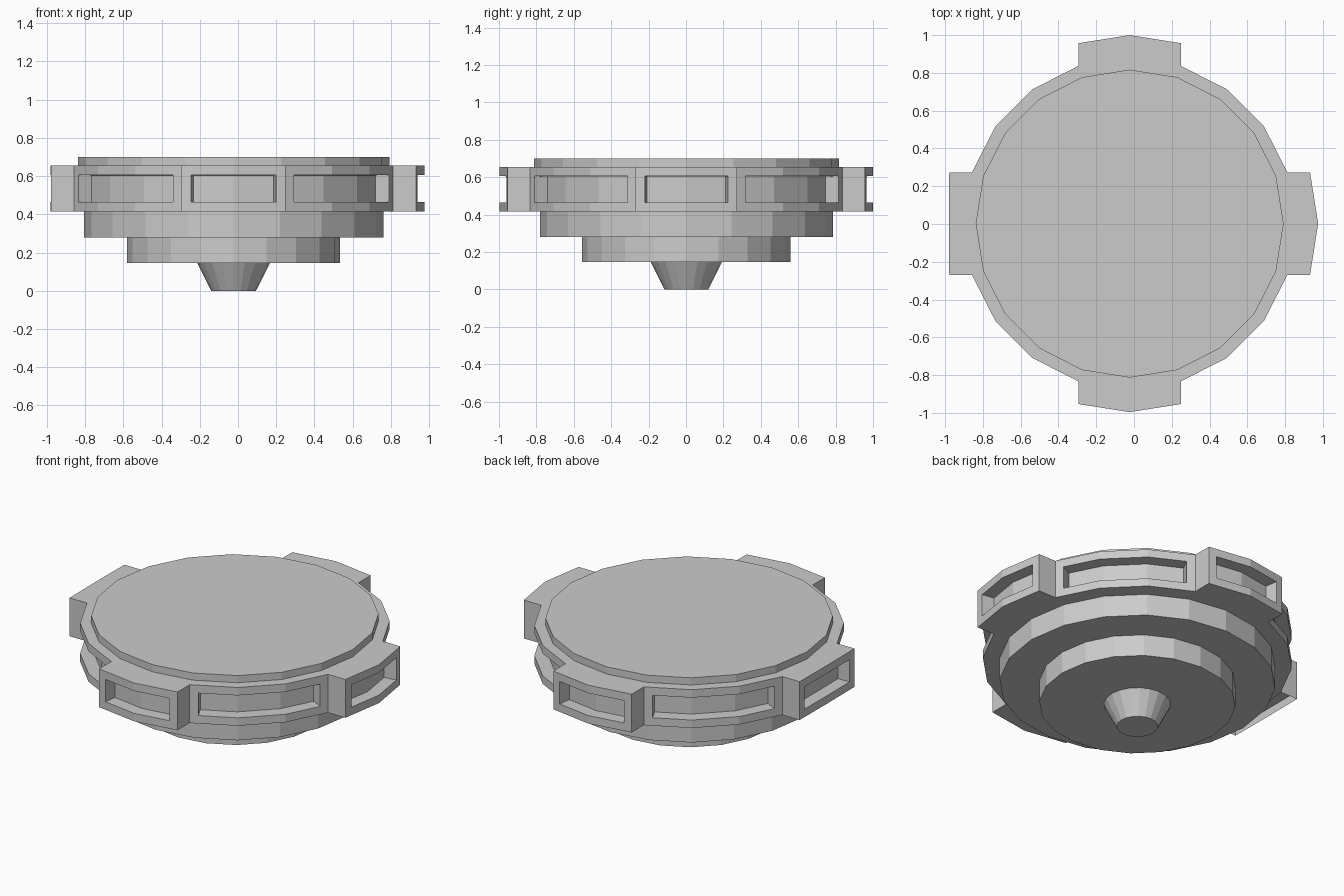
import bpy, bmesh
from math import sin, cos, radians
from mathutils import Vector

SIDES = 20
CENTRE = Vector((-0.023, 0.002, 0))
LOW, HIGH = 0.415, 0.655
RING_R = 0.878

old = bpy.data.objects.get("Cube")
if old:
    bpy.data.objects.remove(old, do_unlink=True)

grey = bpy.data.materials.new("plain_grey")
grey.use_nodes = True
grey.diffuse_color = (0.6, 0.6, 0.6, 1)
grey.node_tree.nodes["Principled BSDF"].inputs["Base Color"].default_value = grey.diffuse_color


def finish(bm, name):
    mesh = bpy.data.meshes.new(name)
    bm.to_mesh(mesh)
    bm.free()
    mesh.materials.append(grey)
    obj = bpy.data.objects.new(name, mesh)
    obj.location = CENTRE
    bpy.context.collection.objects.link(obj)


def polar(r, step):
    a = radians(step * 360 / SIDES)
    return Vector((r * cos(a), r * sin(a), 0))


def drum(name, r_low, r_high, z_low, z_high):
    bm = bmesh.new()
    rows = [[bm.verts.new(polar(r, k) + Vector((0, 0, z))) for k in range(SIDES)]
            for r, z in ((r_low, z_low), (r_high, z_high))]
    for k in range(SIDES):
        n = (k + 1) % SIDES
        bm.faces.new((rows[0][k], rows[0][n], rows[1][n], rows[1][k]))
    bm.faces.new(rows[0][::-1])
    bm.faces.new(rows[1])
    finish(bm, name)


# Stacked drums and tapered foot
drum("foot", 0.117, 0.19, 0, 0.145)
drum("lower_drum", 0.557, 0.557, 0.145, 0.28)
drum("middle_drum", 0.783, 0.783, 0.28, LOW)
drum("top_plate", 0.815, 0.815, HIGH, 0.70)

# Ring outline with four lobes; the one on the right is flat-fronted
outline = []
for q in range(4):
    k = 5 * q
    out = polar(0.12, k)
    apex = polar(0.957 if q == 2 else 0.998, k)
    outline += [polar(RING_R, k - 1), polar(RING_R, k - 1) + out, apex,
                polar(RING_R, k + 1) + out]
    outline += [polar(RING_R, k + i) for i in (1, 2, 3)]

bm = bmesh.new()
lo = [bm.verts.new(p + Vector((0, 0, LOW))) for p in outline]
hi = [bm.verts.new(p + Vector((0, 0, HIGH))) for p in outline]
count = len(outline)
sides = [bm.faces.new((lo[i], lo[(i + 1) % count], hi[(i + 1) % count], hi[i]))
         for i in range(count)]
bm.faces.new(hi)

# Ring underside, with the right lobe left open below
inner = [bm.verts.new(polar(RING_R, 5 * q) + Vector((0, 0, LOW))) for q in range(4)]
under = []
for q in range(4):
    b = 7 * q
    under += [lo[b], inner[q], lo[b + 4], lo[b + 5], lo[b + 6]]
    if q != 2:
        bm.faces.new((lo[b + 4], lo[b + 3], lo[b + 2], lo[b + 1], lo[b], inner[q]))
    else:
        top = bm.verts.new(polar(RING_R, 5 * q) + Vector((0, 0, HIGH)))
        bm.faces.new((lo[b], inner[q], top, hi[b]))
        bm.faces.new((inner[q], lo[b + 4], hi[b + 4], top))
bm.faces.new(under[::-1])

# Recessed windows in every lobe and between the lobes
bm.normal_update()
for q in range(4):
    for group in ((1, 2), (4, 5, 6)):
        faces = [sides[7 * q + g] for g in group]
        bmesh.ops.inset_region(bm, faces=faces, thickness=0.05,
                               use_boundary=True, use_even_offset=True)
        bm.normal_update()
        bmesh.ops.inset_region(bm, faces=faces, thickness=0.0005, depth=-0.078,
                               use_boundary=True, use_even_offset=True)
        bm.normal_update()
finish(bm, "windowed_ring")
